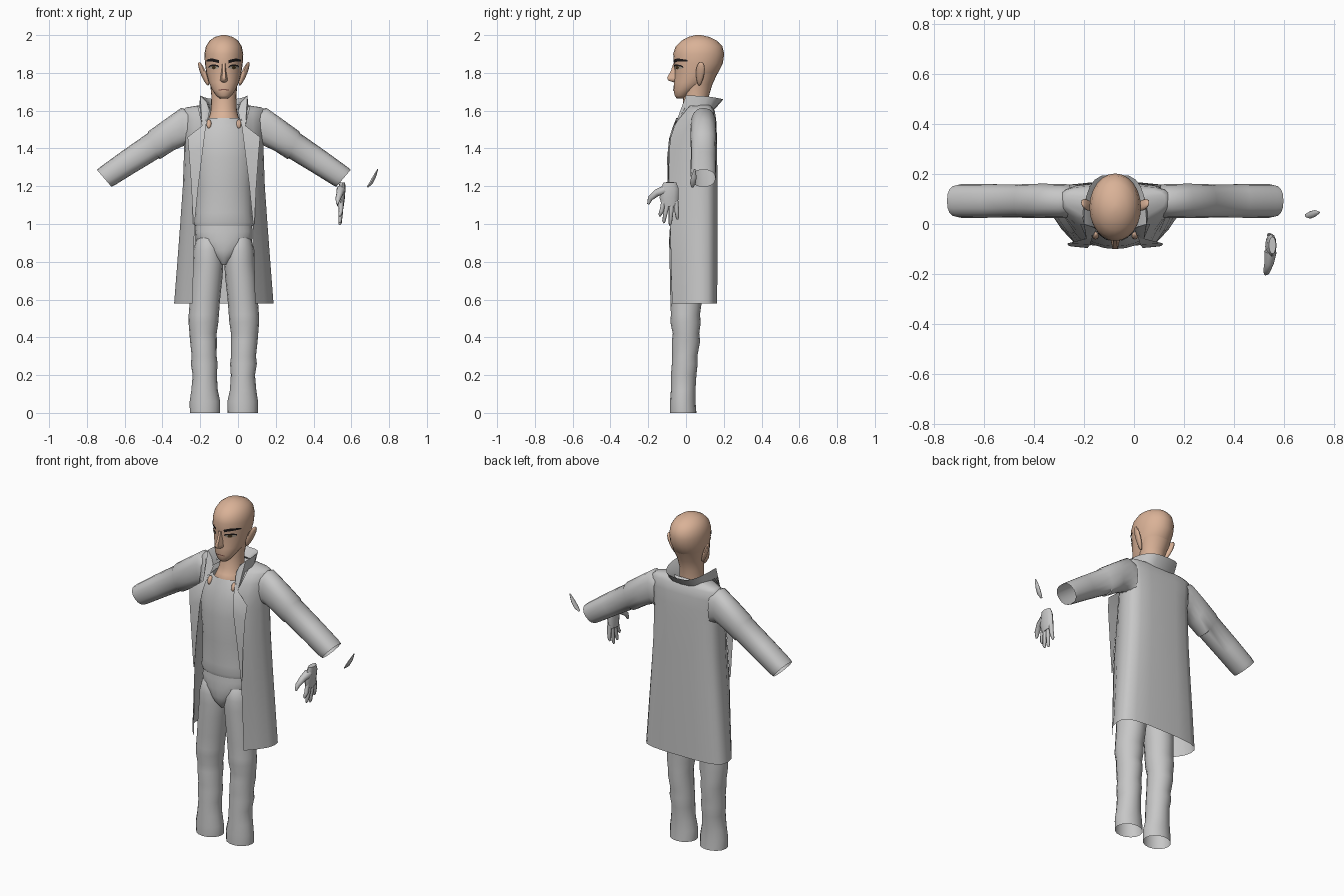
import bpy, bmesh, math
from mathutils import Vector as V

if "Cube" in bpy.data.objects:
    bpy.data.objects.remove(bpy.data.objects["Cube"])

XC = -0.075  # body centre line


def mat(name, c):
    m = bpy.data.materials.new(name)
    m.diffuse_color = (*c, 1)
    m.use_nodes = True
    m.node_tree.nodes["Principled BSDF"].inputs["Base Color"].default_value = m.diffuse_color
    return m


GREY = mat("cloth grey", (0.57, 0.57, 0.57))
SKIN = mat("skin", (0.70, 0.445, 0.31))
BLACK = mat("brow black", (0.012, 0.01, 0.01))
WHITE = mat("eye white", (0.45, 0.38, 0.3))
IRIS = mat("iris brown", (0.06, 0.035, 0.012))
LIP = mat("lip line", (0.22, 0.09, 0.07))


def finish(name, bm, m, angle=45):
    bmesh.ops.recalc_face_normals(bm, faces=bm.faces)
    me = bpy.data.meshes.new(name)
    bm.to_mesh(me)
    bm.free()
    me.materials.append(m)
    ob = bpy.data.objects.new(name, me)
    bpy.context.collection.objects.link(ob)
    bpy.ops.object.select_all(action='DESELECT')
    ob.select_set(True)
    bpy.context.view_layer.objects.active = ob
    bpy.ops.object.shade_smooth_by_angle(angle=math.radians(angle))
    return ob


def loft(name, rings, m, closed=True, caps=(False, False), angle=45):
    """Skin a list of equal point rings."""
    bm = bmesh.new()
    vs = [[bm.verts.new(p) for p in r] for r in rings]
    n = len(rings[0])
    for a, b in zip(vs, vs[1:]):
        for i in range(n if closed else n - 1):
            j = (i + 1) % n
            bm.faces.new((a[i], a[j], b[j], b[i]))
    for k, c in zip((0, -1), caps):
        if c:
            bm.faces.new(vs[k])
    return finish(name, bm, m, angle)


def ell(z, rx, yf, yb, cx=0.0, n=24):
    cy, ry = (yf + yb) / 2, (yb - yf) / 2
    return [V((XC + cx + rx * math.sin(t), cy - ry * math.cos(t), z))
            for t in (2 * math.pi * i / n for i in range(n))]


def tube(name, pts, radii, m, flat=1.0, n=8):
    """Round tube through points; flat squashes it along x."""
    rings = []
    for i, p in enumerate(pts):
        d = (V(pts[min(i + 1, len(pts) - 1)]) - V(pts[max(i - 1, 0)])).normalized()
        u = d.cross(V((1, 0, 0))).normalized()
        w = d.cross(u)
        rings.append([V(p) + radii[i] * (u * math.cos(t) + w * flat * math.sin(t))
                      for t in (2 * math.pi * k / n for k in range(n))])
    return loft(name, rings, m, caps=(True, True), angle=60)


# Head: z, half width, front y, back y
HEAD = [(1.665, .022, -.05, -.01), (1.68, .04, -.06, .02), (1.71, .062, -.066, .055),
        (1.75, .08, -.064, .125), (1.80, .093, -.06, .17), (1.85, .1, -.064, .195),
        (1.90, .103, -.068, .202), (1.94, .095, -.055, .193), (1.97, .076, -.025, .165),
        (1.99, .048, .012, .125), (2.0, .012, .05, .08)]
loft("head", [ell(*r) for r in HEAD], SKIN, caps=(True, True), angle=60)
loft("neck", [ell(1.50, .10, -.045, .12), ell(1.55, .085, -.052, .12), ell(1.58, .074, -.035, .12),
              ell(1.61, .068, -.018, .12), ell(1.68, .066, -.014, .122), ell(1.74, .072, -.01, .14),
              ell(1.80, .087, 0, .168)], SKIN, angle=60)


def face_y(x, z):
    """Front surface of the head at x, z."""
    for a, b in zip(HEAD, HEAD[1:]):
        if a[0] <= z <= b[0]:
            t = (z - a[0]) / (b[0] - a[0])
            rx, yf, yb = (a[k] + t * (b[k] - a[k]) for k in (1, 2, 3))
            return (yf + yb) / 2 - (yb - yf) / 2 * math.sqrt(max(0, 1 - (x / rx) ** 2))


def strip(name, xs, mid, half, m, lift):
    """Thin face detail between mid-half and mid+half, following the head."""
    rows = []
    for s in (-1, 1):
        rows.append([V((XC + x, face_y(x, mid(x) + s * half(x)) - lift, mid(x) + s * half(x)))
                     for x in xs])
    loft(name, rows, m, closed=False)


# Face details
for s in (-1, 1):
    span = [s * (.026 + .066 * i / 8) for i in range(9)]
    strip("eyebrow", span, lambda x: 1.859 + .009 * math.sin((abs(x) - .026) / .066 * 2.4),
          lambda x: .008 - .16 * max(0, abs(x) - .066), BLACK, .005)
    eye = [s * (.053 + .027 * (i - 4) / 4) for i in range(9)]
    arc = lambda x: math.sqrt(max(0, 1 - ((abs(x) - .053) / .027) ** 2))
    strip("eye", eye, lambda x: 1.829, lambda x: .010 * arc(x), WHITE, .003)
    strip("eyelid", eye, lambda x: 1.831 + .009 * arc(x), lambda x: .004, BLACK, .006)
    iris = [s * (.053 + .011 * (i - 3) / 3) for i in range(7)]
    strip("iris", iris, lambda x: 1.829,
          lambda x: .010 * math.sqrt(max(0, 1 - ((abs(x) - .053) / .011) ** 2)), IRIS, .005)
    # Ear: tilted flattened ellipsoid, top leaning outward
    bm = bmesh.new()
    bmesh.ops.create_uvsphere(bm, u_segments=12, v_segments=8, radius=1)
    for v in bm.verts:
        x, y, z = v.co
        y *= .55 + .45 * (z + 1) / 2
        v.co = (XC + s * (.107 + .015 * x + .024 * z + .008 * y), .075 + .029 * y + .005 * z,
                1.795 + .063 * z)
    finish("ear", bm, SKIN)
    # Bare skin showing between shirt and coat
    bm = bmesh.new()
    bmesh.ops.create_uvsphere(bm, u_segments=10, v_segments=6, radius=1)
    for v in bm.verts:
        v.co = (XC + s * .079 + .014 * v.co.x, -.046 + .014 * v.co.y - .25 * .03 * -v.co.z,
                1.53 + .024 * v.co.z)
    finish("chest_skin", bm, SKIN)
strip("mouth", [-.028 + .007 * i for i in range(9)], lambda x: 1.712 - abs(x) * .1,
      lambda x: .0028, LIP, .004)

# Nose: ridge rings from brow to base
loft("nose", [[V((XC + x, y, z)) for x, y in ((-w, -.05), (-w * .5, t), (w * .5, t), (w, -.05))]
              for z, w, t in ((1.85, .012, -.068), (1.81, .014, -.08), (1.775, .02, -.1),
                              (1.76, .022, -.095), (1.75, .014, -.064))],
     SKIN, caps=(True, True), angle=60)

# Shirt
loft("shirt", [ell(*r) for r in (
    (.99, .153, -.088, .10), (1.01, .158, -.094, .105), (1.06, .15, -.092, .105),
    (1.2, .15, -.097, .12), (1.35, .165, -.1, .13), (1.45, .165, -.09, .135),
    (1.52, .14, -.068, .135), (1.56, .1, -.052, .13))], GREY)

# Trousers: hips blending into two creased legs
loft("hips", [ell(*r) for r in (
    (.785, .02, -.05, .06), (.82, .06, -.078, .085), (.86, .105, -.088, .096),
    (.91, .15, -.09, .102), (.96, .152, -.087, .102), (1.03, .145, -.08, .1))], GREY, caps=(True, False))
LEG = [(0, .1, .08, -.085, .055), (.06, .1, .081, -.085, .05), (.12, .102, .07, -.08, .05),
       (.2, .101, .064, -.08, .055), (.26, .104, .071, -.075, .062), (.3, .104, .066, -.074, .06),
       (.38, .108, .071, -.075, .075), (.42, .11, .072, -.07, .07), (.48, .108, .079, -.083, .078),
       (.52, .106, .08, -.08, .074), (.6, .1, .08, -.083, .085), (.72, .09, .083, -.085, .09),
       (.80, .083, .081, -.087, .094), (.86, .083, .078, -.087, .095), (.92, .08, .066, -.075, .085),
       (.96, .075, .04, -.04, .05)]
for s in (-1, 1):
    loft("trouser_leg", [ell(z, rx, yf, yb, s * cx, 16) for z, cx, rx, yf, yb in LEG], GREY)

# Coat: z, half width, opening half width, front y, back y
COAT = [(.58, .263, .165, -.074, .165), (.8, .246, .16, -.079, .166), (1.0, .231, .155, -.084, .166),
        (1.2, .217, .135, -.09, .166), (1.4, .21, .11, -.094, .165), (1.48, .211, .1, -.08, .163),
        (1.55, .217, .092, -.05, .16), (1.6, .222, .088, -.01, .152), (1.617, .2, .085, .015, .14),
        (1.635, .09, .07, .025, .125)]


def coat_ring(z, w, o, yf, yb):
    """Open section: front slants back to the sides, back is flat."""
    d = yb - yf
    half = [(o, yf), (o + (w - o) * .5, yf + .22 * d), (w * .96, yf + .46 * d), (w, yf + .64 * d),
            (w * .98, yf + .8 * d), (w * .9, yb - .1 * d), (w * .73, yb - .035 * d), (w * .4, yb)]
    return [V((XC + x, y, z)) for x, y in half + [(0, yb)] + [(-x, y) for x, y in half[::-1]]]


loft("coat", [coat_ring(*r) for r in COAT], GREY, closed=False, angle=60)

# Turned-over collar: rises from the neck, flares at the back, folds down
COLLAR = ((1.61, .075, -.02, .123), (1.65, .095, -.01, .15),
          (1.68, .125, .0, .198), (1.625, .13, .02, .15))
rings = []
for z, rx, yf, yb in COLLAR:
    ts = [math.pi * i / 12 for i in range(13)]
    rings.append([V((XC + rx * math.copysign(abs(math.cos(t)) ** .6, math.cos(t)),
                     yf + (yb - yf) * math.sin(t) ** .8, z - .02 * math.sin(t) ** 2)) for t in ts])
loft("collar", rings[:3], GREY, closed=False)
loft("collar_fold", rings[2:], GREY, closed=False)

for s in (-1, 1):
    # Lapel: folded flap with collar notch, as inner and outer edge
    inner = [(.085, -.01, 1.60), (.09, -.05, 1.55), (.1, -.082, 1.48), (.11, -.096, 1.40),
             (.135, -.092, 1.2), (.155, -.086, 1.0)]
    outer = [(.14, .0, 1.625), (.115, -.058, 1.52), (.192, -.078, 1.46), (.185, -.088, 1.38),
             (.172, -.09, 1.2), (.162, -.085, 1.0)]
    loft("lapel", [[V((XC + s * x, y, z)) for x, y, z in row] for row in (inner, outer)],
         GREY, closed=False)
    loft("collar_front", [[V((XC + s * x, y, z)) for x, y, z in row] for row in
                          (((.075, -.02, 1.60), (.09, -.052, 1.53)), ((.09, -.01, 1.645), (.1, -.058, 1.53)),
                           ((.125, .0, 1.68), (.115, -.06, 1.52)), ((.13, .02, 1.625), (.117, -.05, 1.54)))],
         GREY, closed=False)
    # Sleeve: top point, bottom point, half depth
    SL = [(.18, 1.60, .18, 1.40, .066), (.225, 1.615, .21, 1.415, .068), (.31, 1.555, .265, 1.39, .069),
          (.40, 1.49, .338, 1.343, .068), (.404, 1.48, .344, 1.348, .066),
          (.54, 1.385, .47, 1.272, .067), (.65, 1.305, .575, 1.207, .068), (.672, 1.287, .595, 1.197, .063)]
    p = lambda c: math.copysign(abs(c) ** .85, c)
    loft("sleeve", [[V((XC + s * ((xa + xb) / 2 + (xa - xb) / 2 * p(math.cos(t))),
                        .092 + ry * p(math.sin(t)), (za + zb) / 2 + (za - zb) / 2 * p(math.cos(t))))
                     for t in (2 * math.pi * k / 16 for k in range(16))]
                    for xa, za, xb, zb, ry in SL], GREY, angle=60)

# Loose hand: palm, four fingers and thumb
tube("palm", [(.553, -.085, 1.22), (.55, -.085, 1.19), (.545, -.09, 1.14), (.542, -.085, 1.095)],
     [.034, .046, .05, .042], GREY, flat=.42, n=12)
for y0, y1, z1 in ((-.118, -.138, 1.04), (-.096, -.117, 1.005), (-.074, -.083, .995), (-.053, -.045, 1.025)):
    tube("finger", [(.545, y0, 1.12), (.545, (y0 + y1) / 2, 1.07), (.54, y1, z1 + .01), (.537, y1, z1)],
         [.013, .012, .009, .004], GREY)
tube("thumb", [(.545, -.11, 1.18), (.54, -.155, 1.165), (.53, -.19, 1.135), (.525, -.2, 1.105)],
     [.025, .019, .014, .006], GREY)

# Loose curved sliver
tube("sliver", [(.685, .034, 1.195), (.703, .036, 1.215), (.722, .042, 1.25), (.74, .046, 1.29)],
     [.006, .015, .014, .004], GREY, flat=.6)
